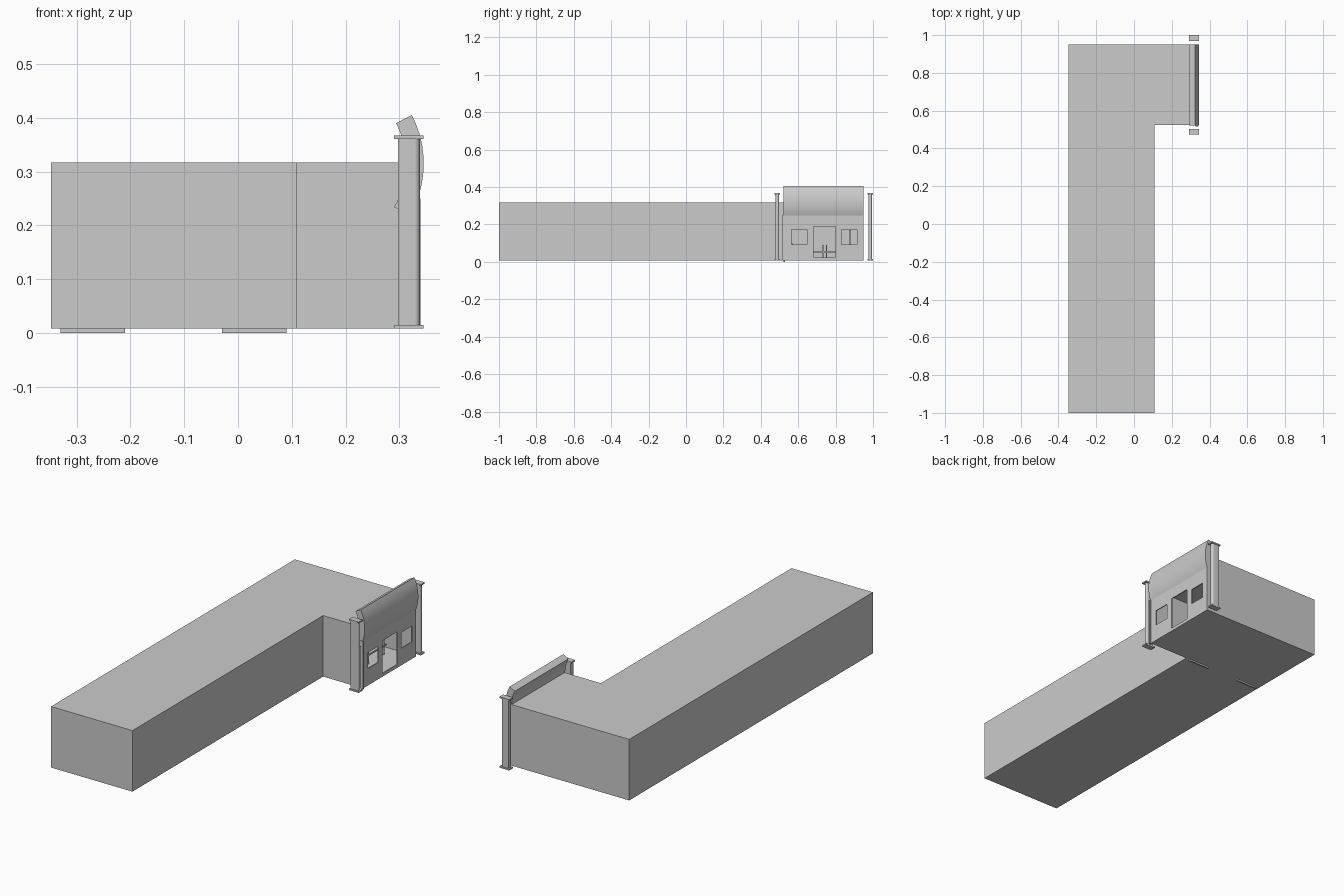
import bpy, bmesh, math

cube = bpy.data.objects.get("Cube")
if cube:
    bpy.data.objects.remove(cube, do_unlink=True)

grey = bpy.data.materials.new("light_grey")
grey.use_nodes = True
grey.diffuse_color = (0.6, 0.6, 0.6, 1)
grey.node_tree.nodes["Principled BSDF"].inputs["Base Color"].default_value = (0.6, 0.6, 0.6, 1)


def finish(name, bm):
    mesh = bpy.data.meshes.new(name)
    bmesh.ops.recalc_face_normals(bm, faces=bm.faces)
    bm.to_mesh(mesh)
    bm.free()
    mesh.materials.append(grey)
    obj = bpy.data.objects.new(name, mesh)
    bpy.context.collection.objects.link(obj)
    return obj


def box(name, x, y, z, open_front=False):
    """Box from (min, max) ranges; open_front drops the +x face."""
    bm = bmesh.new()
    bmesh.ops.create_cube(bm, size=1)
    for v in bm.verts:
        v.co = [r[0] if c < 0 else r[1] for c, r in zip(v.co, (x, y, z))]
    if open_front:
        bm.normal_update()
        faces = [f for f in bm.faces if f.normal.x > 0.5]
        bmesh.ops.delete(bm, geom=faces, context='FACES_ONLY')
    return finish(name, bm)


def prism(name, profile, axis, start, end):
    """Extrude a 2D profile along y (profile in x, z) or z (profile in x, y)."""
    bm = bmesh.new()
    depth = end - start
    if axis == 'y':
        verts = [bm.verts.new((a, start, b)) for a, b in profile]
        move = (0, depth, 0)
    else:
        verts = [bm.verts.new((a, b, start)) for a, b in profile]
        move = (0, 0, depth)
    face = bm.faces.new(verts)
    ext = bmesh.ops.extrude_face_region(bm, geom=[face], use_keep_orig=True)
    bmesh.ops.translate(bm, vec=move,
                        verts=[g for g in ext["geom"] if isinstance(g, bmesh.types.BMVert)])
    obj = finish(name, bm)
    bpy.ops.object.select_all(action='DESELECT')
    obj.select_set(True)
    bpy.context.view_layer.objects.active = obj
    bpy.ops.object.shade_smooth_by_angle(angle=math.radians(30))
    return obj


def thicken(obj, amount):
    mod = obj.modifiers.new("thickness", 'SOLIDIFY')
    mod.thickness = amount
    mod.offset = -1


LEFT, FLOOR, TOP = -0.347, 0.008, 0.317
FACE, SPLIT, BACK = 0.333, 0.525, 0.95

# Long hall and the hollow entrance room behind it
box("long_hall", (LEFT, 0.109), (-1, SPLIT), (FLOOR, TOP))
room = box("entrance_room", (LEFT, FACE - 0.003), (SPLIT, BACK), (FLOOR, TOP), open_front=True)
thicken(room, 0.002)

# Inner doors whose sills reach below the floor
for i, x in enumerate((-0.27, 0.03)):
    box(f"inner_door_{i + 1}", (x - 0.06, x + 0.06), (SPLIT - 0.004, SPLIT + 0.004), (0, 0.13))

# Shop front with a door and two windows left open
openings = [(0.563, 0.646, 0.094, 0.174), (0.681, 0.799, 0.024, 0.19), (0.832, 0.915, 0.094, 0.174)]
ys = sorted({SPLIT, BACK, *(v for o in openings for v in o[:2])})
zs = sorted({FLOOR, TOP, *(v for o in openings for v in o[2:])})
bm = bmesh.new()
for y0, y1 in zip(ys, ys[1:]):
    for z0, z1 in zip(zs, zs[1:]):
        cy, cz = (y0 + y1) / 2, (z0 + z1) / 2
        if any(a < cy < b and c < cz < d for a, b, c, d in openings):
            continue
        bm.faces.new([bm.verts.new((FACE, y, z)) for y, z in ((y0, z0), (y1, z0), (y1, z1), (y0, z1))])
bmesh.ops.remove_doubles(bm, verts=bm.verts, dist=0.0001)
for f in bm.faces:
    f.normal_update()
front = finish("shop_front", bm)
if front.data.polygons[0].normal.x < 0:
    front.data.flip_normals()
thicken(front, 0.005)

# Narrow pilaster at the near end of the shop front
box("front_pilaster", (0.325, 0.339), (0.516, SPLIT), (FLOOR, 0.25))

# Low rail and posts inside the room
box("rail", (0.198, 0.204), (0.56, 0.9), (0.05, 0.056))
for i, (y, top) in enumerate(((0.567, 0.1), (0.734, 0.09), (0.752, 0.09), (0.878, 0.17))):
    box(f"rail_post_{i + 1}", (0.198, 0.204), (y - 0.003, y + 0.003), (FLOOR, top))

# Curved canopy: a thick arc swept along the shop front
radius, cx, cz, thick = 0.195, 0.15, 0.315, 0.033
angles = [math.radians(-30 + i * 57.5 / 16) for i in range(17)]
arc = [(cx + radius * math.cos(a), cz + radius * math.sin(a)) for a in angles]
inner = [(cx + (radius - thick) * math.cos(a), cz + (radius - thick) * math.sin(a)) for a in angles]
prism("curved_canopy", arc + inner[::-1], 'y', 0.521, BACK)

# Round-fronted columns with a plinth and a cap
half = 0.0105
for side, y in (("near", 0.488), ("far", 0.985)):
    nose = [(0.3275 + half * math.sin(t), y - half * math.cos(t))
            for t in (math.pi * i / 12 for i in range(13))]
    prism(f"{side}_column", [(0.297, y - half)] + nose + [(0.297, y + half)], 'z', 0.012, 0.362)
    for part, z in (("plinth", 0.008), ("cap", 0.36)):
        box(f"{side}_column_{part}", (0.29, 0.345), (y - 0.015, y + 0.015), (z, z + 0.007))
